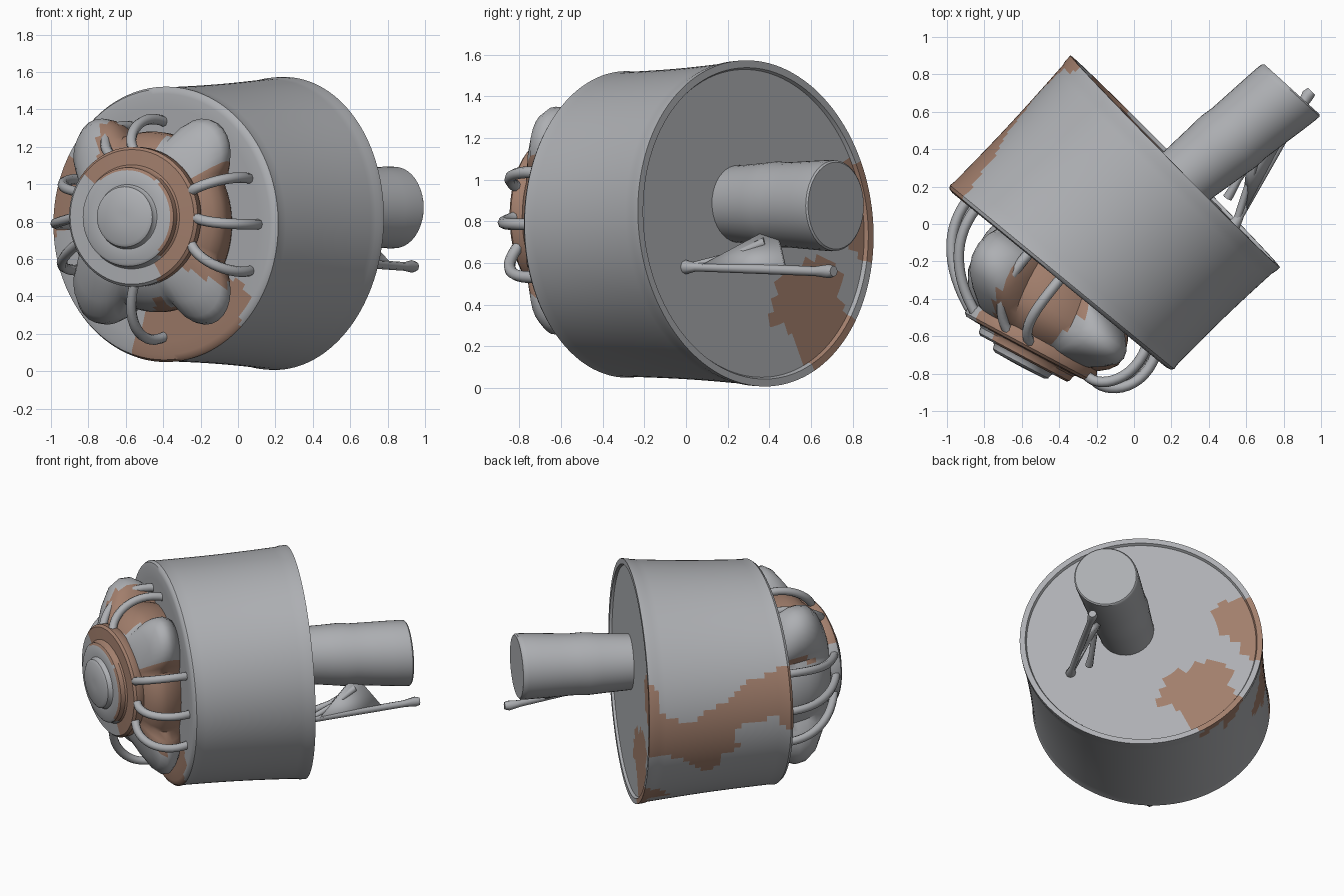
import bpy, bmesh, math
from mathutils import Vector as V

if "Cube" in bpy.data.objects:
    bpy.data.objects.remove(bpy.data.objects["Cube"])


def material(name, rgb):
    m = bpy.data.materials.new(name)
    m.diffuse_color = (*rgb, 1)
    m.use_nodes = True
    m.node_tree.nodes["Principled BSDF"].inputs["Base Color"].default_value = m.diffuse_color
    return m


STEEL = material("worn_steel", (0.42, 0.43, 0.45))
RUST = material("rust", (0.36, 0.21, 0.15))


def frame(c, u, v, ru, rv):
    """Elliptical cross-section frame: centre and two scaled axes."""
    return V(c), V(u).normalized() * ru, V(v).normalized() * rv


def mix(f, g, t):
    return tuple(a.lerp(b, t) for a, b in zip(f, g))


def at(f, a, s=1.0, n=V((0, 0, 0))):
    return f[0] + f[1] * (s * math.cos(a)) + f[2] * (s * math.sin(a)) + n


def loft(name, sections, seg=64, lobe=None, rust=None, base=STEEL, angle=40):
    """Skin a list of (frame, scale, offset) cross-sections into a closed solid."""
    bm = bmesh.new()
    rings = []
    for i, (f, s, n) in enumerate(sections):
        ring = []
        for k in range(seg):
            a = 2 * math.pi * k / seg
            ring.append(bm.verts.new(at(f, a, s * (lobe(a, i) if lobe else 1), n)))
        rings.append(ring)
    for r, q in zip(rings, rings[1:]):
        for k in range(seg):
            j = (k + 1) % seg
            bm.faces.new((r[k], r[j], q[j], q[k]))
    bm.faces.new(rings[0][::-1])
    bm.faces.new(rings[-1])
    bmesh.ops.recalc_face_normals(bm, faces=bm.faces)
    if rust:
        for f in bm.faces:
            f.material_index = int(rust(f.calc_center_median()))
    return finish(name, bm, (base, RUST), angle)


def finish(name, bm, mats, angle=40):
    me = bpy.data.meshes.new(name)
    bm.to_mesh(me)
    bm.free()
    for m in mats:
        me.materials.append(m)
    ob = bpy.data.objects.new(name, me)
    bpy.context.collection.objects.link(ob)
    bpy.ops.object.select_all(action='DESELECT')
    ob.select_set(True)
    bpy.context.view_layer.objects.active = ob
    bpy.ops.object.shade_smooth_by_angle(angle=math.radians(angle))
    return ob


def tubes(name, paths, radius, mat=STEEL):
    cu = bpy.data.curves.new(name, 'CURVE')
    cu.dimensions = '3D'
    cu.bevel_depth = radius
    cu.bevel_resolution = 2
    cu.use_fill_caps = True
    for path in paths:
        sp = cu.splines.new('POLY')
        sp.points.add(len(path) - 1)
        for p, q in zip(sp.points, path):
            p.co = (*q[:3], 1)
            p.radius = q[3] if len(q) > 3 else 1
        sp.use_smooth = True
    cu.materials.append(mat)
    ob = bpy.data.objects.new(name, cu)
    bpy.context.collection.objects.link(ob)


# Main frames: drum front, drum back, tilted hub
O = V((0, 0, 0))
FRONT = frame((-.40, -.30, .785), (.775, -.632, 0), (0, 0, 1), .775, .735)
BACK = frame((.22, .335, .79), (.704, -.71, 0), (.03, -.057, 1), .795, .785)
HUB = frame((-.55, -.64, .825), (.88, -.47, 0), (0, 0, 1), 1, .96)
NF = V((-.632, -.775, 0))
NH = V((-.47, -.88, 0))


# Drum with rounded front edge and shallow recessed back face
def drum_rust(p):
    wave = .04 * math.sin(17 * p.z + 11 * p.x) + .03 * math.sin(31 * p.x - 13 * p.z)
    side = p.x - p.y < -.8 and abs(p.z - .8 + .15 * math.sin(9 * p.x)) < .17 + wave
    back = (p - V((-.03, .62, .38))).length < .25 + wave
    front = (p - V((-.25, -.42, .22))).length < .38 + wave and (p - FRONT[0]).dot(NF) > -.03
    return side or back or front


profile = [(0, .05)] + [(0, .05 + .1 * i) for i in range(1, 10)]
profile += [(.007, .985), (.025, 1)]
profile += [(.06 + .87 * i / 20, .993 - .008 * math.sin(math.pi * i / 20)) for i in range(21)]
profile += [(.96, 1), (1, 1), (1, .955), (.98, .945)]
profile += [(.98, .05 + .085 * i) for i in range(10, -1, -1)]
loft("drum_housing", [(mix(FRONT, BACK, t), s, O) for t, s in profile], 128, rust=drum_rust)

# Lobed rotor body inside the cage, lobes leaning toward top and bottom
spans = [(0, .50), (.15, .52), (.3, .53), (.45, .53), (.6, .52), (.75, .48), (.88, .42), (1, .33)]
unit_front = (FRONT[0] - NF * .02, FRONT[1] / .775, FRONT[2] / .735)


def lobe_wave(a):
    return math.cos(4 * (a - .1 * math.sin(2 * a) - math.pi / 4))


def lobe(a, i):
    swell = math.sin(math.pi * min(1, .18 + spans[i][0] * .82))
    return .92 + .36 * swell * max(0, lobe_wave(a)) ** .7


def body_rust(p):
    # rust collects in the valleys between the lobes
    d = p - FRONT[0]
    a = math.atan2(d.z, d.dot(FRONT[1]) / .775)
    return lobe_wave(a) < .3 and (p.z > 1 or p.x > -.45)


loft("rotor_body", [(mix(unit_front, HUB, t), s, O) for t, s in spans], 96, lobe,
     rust=body_rust, angle=50)

# Stepped hub cap
steps = [(.33, -.12), (.37, -.05), (.39, -.02), (.39, .02), (.375, .035), (.29, .04),
         (.28, .05), (.275, .08), (.26, .09), (.18, .09), (.172, .1), (.168, .12),
         (.15, .132), (.03, .135)]
loft("hub_cap", [(HUB, s, NH * n) for s, n in steps], 64,
     rust=lambda p: .25 < (p - HUB[0]).length and (p.z > 1.02 or p.x > -.42), angle=35)

# Curved cage ribs, leaving gaps where the lobes push through
ribs = []
for k in range(16):
    if k in (2, 3, 6, 10, 11, 13, 14):
        continue
    a = math.pi * k / 8
    e = 1 - (.16 if k < 8 else .08) * math.sin(a) ** 2
    g = 1 - .12 * max(0, -math.cos(a))
    b = [at(unit_front, a, .65 * e), at(unit_front, a, .73 * e * g, NF * .21),
         at(unit_front, a, .56 * e * g, NF * .36), at(HUB, a, .36)]
    path = []
    for i in range(15):
        t = i / 14
        path.append(b[0] * (1 - t) ** 3 + b[1] * (3 * t * (1 - t) ** 2)
                    + b[2] * (3 * t * t * (1 - t)) + b[3] * t ** 3)
    ribs.append(path)
tubes("cage_ribs", ribs, .028)

# Output shaft, widening toward its end
S0 = frame((.17, .165, .885), (.74, -.67, 0), (0, 0, 1), .2, .205)
S1 = frame((.845, .72, .875), (.74, -.67, 0), (0, 0, 1), .21, .22)
shaft = [(0, .88), (.2, .9), (.4, .95), (.5, .98), (.58, .955), (.7, .97), (.85, .99),
         (.96, 1), (.99, .99), (1, .95), (1, .5), (1, .05)]
loft("output_shaft", [(mix(S0, S1, t), s, O) for t, s in shaft], 40)

# Lever rod with knobbed ends beneath the shaft
tubes("lever_rod", [[(.50, -.03, .58, 1.2), (.54, .0, .58, 1.3), (.57, .05, .58, .8),
                     (.75, .37, .57, .9), (.89, .62, .56, .9), (.93, .69, .56, 1.3),
                     (.95, .71, .56, 1)],
                    [(.50, .14, .59, 1), (.56, .24, .62, .7), (.64, .36, .68, .8)],
                    [(.55, .02, .58, .8), (.62, .24, .64, .7), (.66, .38, .70, .9)]], .026)

# Triangular web joining rod to shaft
bm = bmesh.new()
bm.faces.new([bm.verts.new(p) for p in
              [(.59, .08, .58), (.81, .48, .565), (.68, .45, .70), (.62, .36, .73)]])
web = finish("lever_web", bm, (STEEL,))
mod = web.modifiers.new("thickness", 'SOLIDIFY')
mod.thickness = .035
mod.offset = 0
